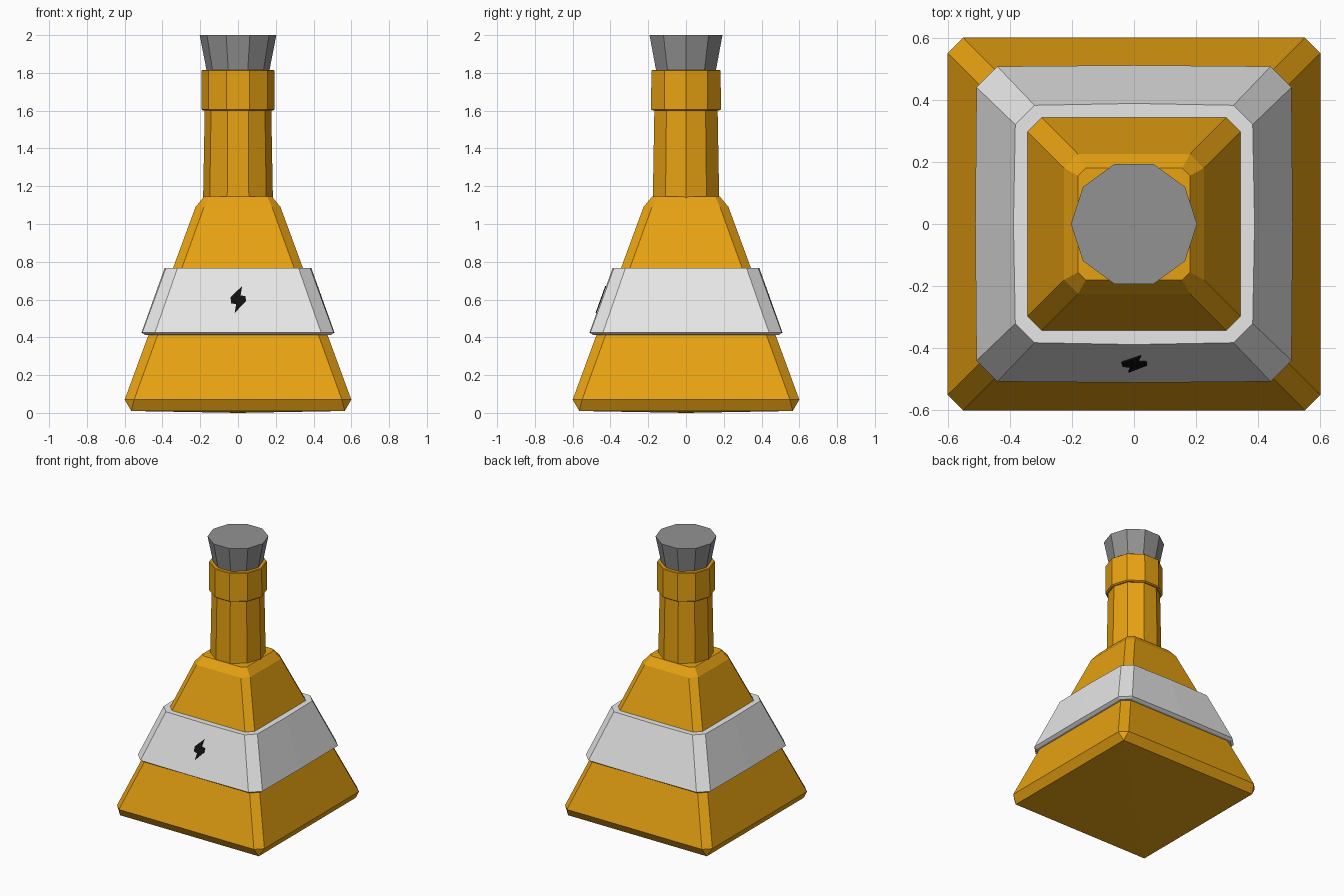
import bpy, bmesh, math

if "Cube" in bpy.data.objects:
    bpy.data.objects.remove(bpy.data.objects["Cube"])


def material(name, rgb):
    m = bpy.data.materials.new(name)
    m.diffuse_color = (*rgb, 1)
    m.use_nodes = True
    m.node_tree.nodes["Principled BSDF"].inputs["Base Color"].default_value = m.diffuse_color
    return m


gold = material("amber_gold", (0.80, 0.36, 0.006))
white = material("label_white", (0.80, 0.80, 0.80))
grey = material("stopper_grey", (0.29, 0.29, 0.29))
black = material("bolt_black", (0.005, 0.005, 0.005))


def square_ring(h, c, z, bulge=0.0):
    """Square of half width h, corners cut at c, with a midpoint on each side."""
    pts = []
    for k in range(4):
        a = k * math.pi / 2
        for x, y in ((h, -c), (h + bulge, 0), (h, c)):
            pts.append((x * math.cos(a) - y * math.sin(a),
                        x * math.sin(a) + y * math.cos(a), z))
    return pts


def round_ring(r, z, n=10):
    return [(r * math.cos(2 * math.pi * i / n), r * math.sin(2 * math.pi * i / n), z)
            for i in range(n)]


def loft(name, rings, mat, bottom=None, top=None, closed=False):
    """Skin rings from bottom to top; cap ends with a fan to height bottom / top."""
    bm = bmesh.new()
    vs = [[bm.verts.new(p) for p in r] for r in rings]
    n = len(rings[0])
    pairs = list(zip(vs, vs[1:])) + ([(vs[-1], vs[0])] if closed else [])
    for a, b in pairs:
        for i in range(n):
            j = (i + 1) % n
            bm.faces.new((a[i], a[j], b[j], b[i]))
    for ring, z in ((vs[0], bottom), (vs[-1], top)):
        if z is not None:
            c = bm.verts.new((0, 0, z))
            for i in range(n):
                bm.faces.new((ring[i], ring[(i + 1) % n], c))
    bmesh.ops.remove_doubles(bm, verts=bm.verts, dist=1e-4)
    bmesh.ops.recalc_face_normals(bm, faces=bm.faces)
    me = bpy.data.meshes.new(name)
    bm.to_mesh(me)
    bm.free()
    me.materials.append(mat)
    ob = bpy.data.objects.new(name, me)
    bpy.context.collection.objects.link(ob)
    return ob


# Pyramid-shaped bottle body with cut corners and a shoulder
loft("bottle_body", [
    square_ring(0.565, 0.565, 0.01),
    square_ring(0.60, 0.55, 0.07),
    square_ring(0.225, 0.18, 1.09),
    square_ring(0.18, 0.155, 1.145),
], gold, bottom=0.0, top=1.15)

# Ten-sided neck and collar
loft("bottle_neck", [round_ring(0.185, 1.12), round_ring(0.176, 1.61)],
     gold, bottom=1.12, top=1.61)
loft("neck_collar", [
    round_ring(0.185, 1.60), round_ring(0.194, 1.607),
    round_ring(0.193, 1.812), round_ring(0.188, 1.816),
], gold, bottom=1.60, top=1.816)

# Tapered stopper
loft("stopper", [round_ring(0.158, 1.77), round_ring(0.203, 2.0)],
     grey, bottom=1.77, top=2.0)

# Label band wrapped round the body
loft("label_band", [
    square_ring(0.46, 0.42, 0.412),
    square_ring(0.49, 0.435, 0.412),
    square_ring(0.507, 0.44, 0.425, 0.004),
    square_ring(0.382, 0.32, 0.768, 0.006),
    square_ring(0.33, 0.29, 0.768),
], white, closed=True)

# Thin lightning plate lying on the sloping front of the label
outline = [(0.022, 0.672), (-0.040, 0.612), (-0.036, 0.580), (-0.010, 0.575),
           (-0.018, 0.528), (0.042, 0.592), (0.040, 0.618), (0.014, 0.622)]


def on_label(x, z, off):
    y = 0.511 - (z - 0.425) * 0.123 / 0.343
    return (x, -(y + off), z)


loft("bolt_mark", [[on_label(x, z, o) for x, z in outline] for o in (-0.003, 0.005)], black)
me = bpy.data.objects["bolt_mark"].data
bm = bmesh.new()
bm.from_mesh(me)
bmesh.ops.holes_fill(bm, edges=[e for e in bm.edges if e.is_boundary], sides=0)
bmesh.ops.triangulate(bm, faces=[f for f in bm.faces if len(f.verts) > 4])
bmesh.ops.recalc_face_normals(bm, faces=bm.faces)
bm.to_mesh(me)
bm.free()
